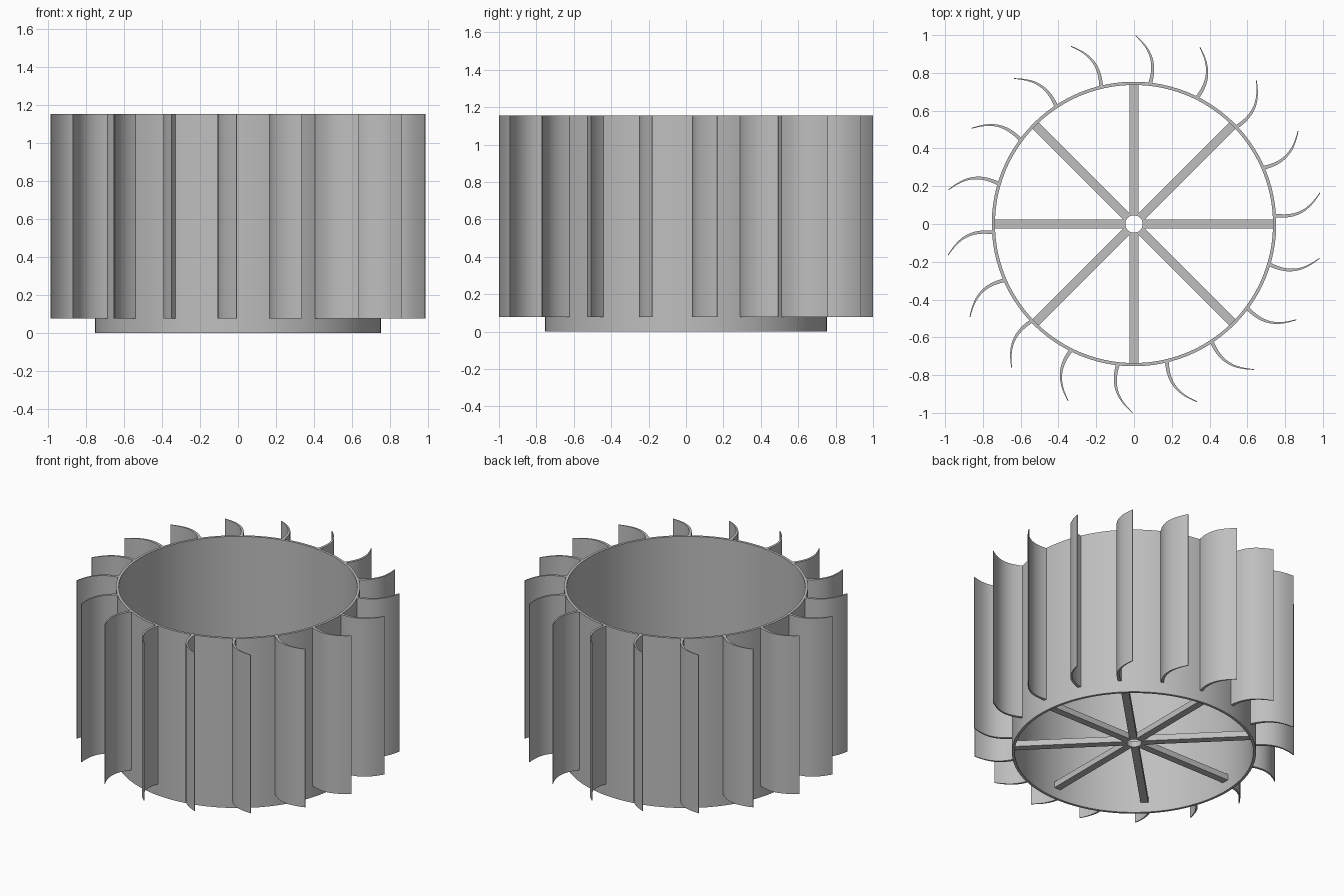
import bpy, bmesh
from math import cos, sin, pi, radians
from mathutils import Matrix, Vector
from mathutils.geometry import interpolate_bezier

cube = bpy.data.objects.get("Cube")
if cube:
    bpy.data.objects.remove(cube, do_unlink=True)

TOP = 1.155
RING_OUT, RING_IN = 0.753, 0.736
BLADE_BOTTOM = 0.078
BLADES, SPOKES = 18, 8

grey = bpy.data.materials.new("plain grey")
grey.use_nodes = True
colour = (0.52, 0.52, 0.52, 1)
grey.diffuse_color = colour
grey.node_tree.nodes["Principled BSDF"].inputs["Base Color"].default_value = colour


def finish(name, bm):
    """Turn a bmesh into a shaded object."""
    bmesh.ops.recalc_face_normals(bm, faces=bm.faces)
    mesh = bpy.data.meshes.new(name)
    bm.to_mesh(mesh)
    bm.free()
    mesh.materials.append(grey)
    obj = bpy.data.objects.new(name, mesh)
    bpy.context.collection.objects.link(obj)
    bpy.ops.object.select_all(action='DESELECT')
    obj.select_set(True)
    bpy.context.view_layer.objects.active = obj
    bpy.ops.object.shade_smooth_by_angle(angle=radians(30))
    return obj


def prism(bm, outline, z0, z1, angle=0.0):
    """Extrude a flat outline upwards, turned about the axle."""
    turn = Matrix.Rotation(angle, 3, 'Z')
    low = [bm.verts.new(turn @ Vector((x, y, z0))) for x, y in outline]
    high = [bm.verts.new(turn @ Vector((x, y, z1))) for x, y in outline]
    bm.faces.new(low)
    bm.faces.new(high)
    n = len(outline)
    return [bm.faces.new((low[i], low[(i + 1) % n], high[(i + 1) % n], high[i]))
            for i in range(n)]


# Drum: a thin open tube
bm = bmesh.new()
section = [bm.verts.new((r, 0, z)) for r, z in
           ((RING_IN, 0), (RING_OUT, 0), (RING_OUT, TOP), (RING_IN, TOP))]
edges = [bm.edges.new((section[i], section[(i + 1) % 4])) for i in range(4)]
bmesh.ops.spin(bm, geom=section + edges, axis=(0, 0, 1), cent=(0, 0, 0),
               angle=2 * pi, steps=144, use_merge=True)
bmesh.ops.remove_doubles(bm, verts=bm.verts, dist=0.0001)
finish("drum", bm)

# Curved blades: tapered hook section, repeated around the drum
centre = interpolate_bezier(Vector((0.745, 0.045)), Vector((0.87, 0.03)),
                            Vector((0.93, 0.08)), Vector((0.985, 0.166)), 17)
left_side, right_side = [], []
for i, p in enumerate(centre):
    t = i / (len(centre) - 1)
    along = (centre[min(i + 1, len(centre) - 1)] - centre[max(i - 1, 0)]).normalized()
    side = Vector((-along.y, along.x)) * (0.010 - 0.008 * t)
    left_side.append(p + side)
    right_side.append(p - side)
outline = [(p.x, p.y) for p in right_side + left_side[::-1]]
bm = bmesh.new()
for k in range(BLADES):
    prism(bm, outline, BLADE_BOTTOM, TOP, 2 * pi * k / BLADES)
finish("blades", bm)

# Spokes meeting at a bored hub: one wedge with its arm, repeated
half = 0.024
wedge = pi / SPOKES
notch = half / sin(wedge)
bore = 0.046
arc = [(bore * cos(a), bore * sin(a)) for a in (wedge * (1 - j / 3) for j in range(7))]
arm = [(notch * cos(wedge), -half), (0.745, -half),
       (0.745, half), (notch * cos(wedge), half)]
bm = bmesh.new()
for k in range(SPOKES):
    walls = prism(bm, arm + arc, 0.068, 0.108, 2 * pi * k / SPOKES)
    # drop the hidden walls between neighbouring wedges
    bmesh.ops.delete(bm, geom=[walls[3], walls[-1]], context='FACES_ONLY')
bmesh.ops.remove_doubles(bm, verts=bm.verts, dist=0.0001)
finish("spokes_and_hub", bm)
